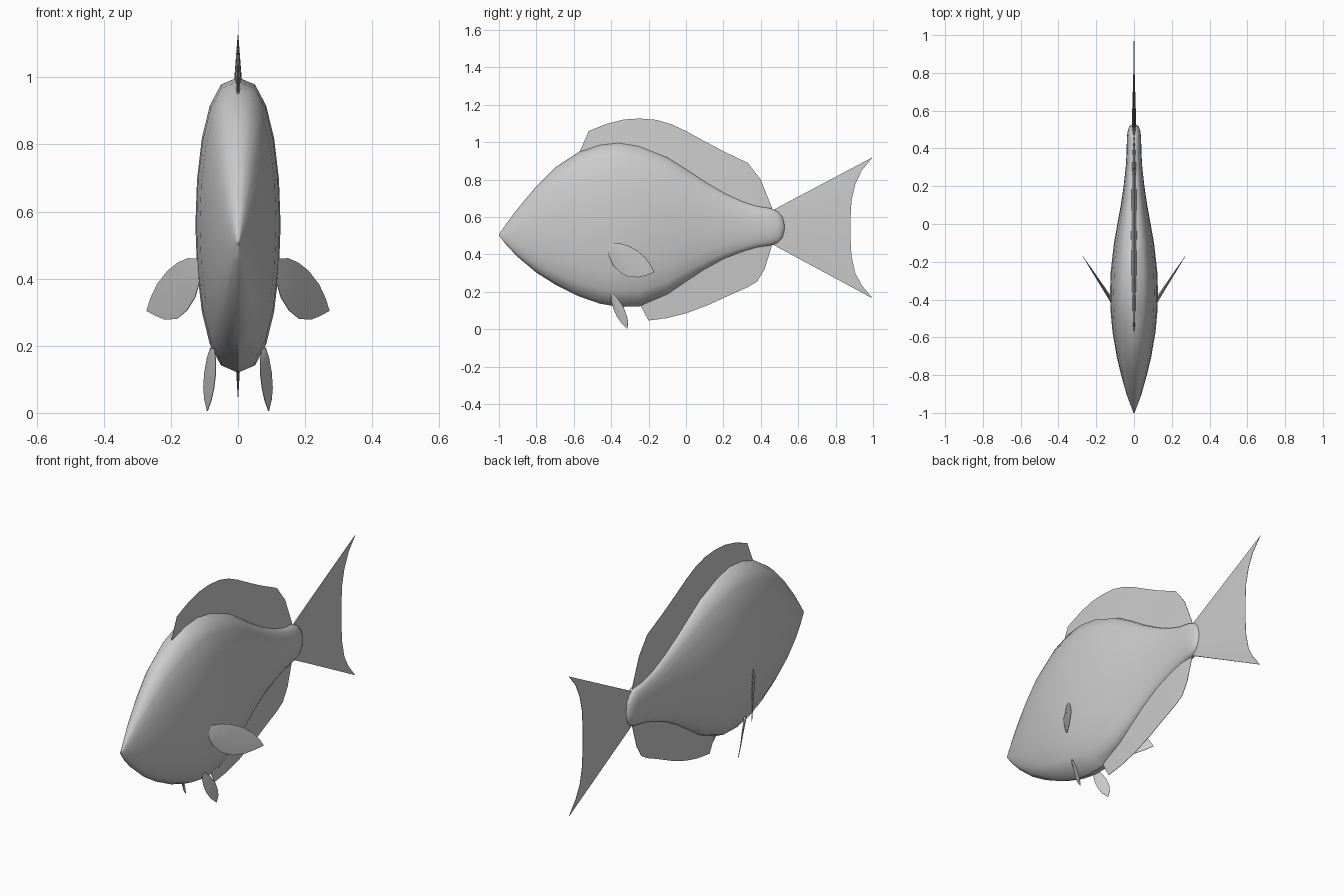
import bpy, bmesh, math
from mathutils import Vector

if "Cube" in bpy.data.objects:
    bpy.data.objects.remove(bpy.data.objects["Cube"])


def finish(name, bm, mirror=False):
    bmesh.ops.remove_doubles(bm, verts=bm.verts, dist=0.0003)
    bmesh.ops.recalc_face_normals(bm, faces=bm.faces)
    me = bpy.data.meshes.new(name)
    bm.to_mesh(me)
    bm.free()
    ob = bpy.data.objects.new(name, me)
    bpy.context.collection.objects.link(ob)
    if mirror:
        ob.modifiers.new("Mirror", "MIRROR").use_mirror_merge = False
    bpy.ops.object.select_all(action="DESELECT")
    ob.select_set(True)
    bpy.context.view_layer.objects.active = ob
    bpy.ops.object.shade_smooth_by_angle(angle=math.radians(40))
    return ob


def fin(name, rails, thick, normal, taper, mirror=False):
    """Thin slab through several rails of points, thickened along normal."""
    bm = bmesh.new()
    n = len(rails[0])
    normal = Vector(normal).normalized()
    sides = []
    for s in (1, -1):
        sides.append([[bm.verts.new(Vector(p) + normal * s * max(t * taper(i / (n - 1)), 0.001))
                       for i, p in enumerate(r)] for r, t in zip(rails, thick)])
    for g in sides:
        for a, b in zip(g, g[1:]):
            for i in range(n - 1):
                bm.faces.new((a[i], a[i + 1], b[i + 1], b[i]))

    def rim(g):
        return g[0] + [r[-1] for r in g[1:]] + g[-1][-2::-1] + [r[0] for r in g[-2:0:-1]]
    p, q = rim(sides[0]), rim(sides[1])
    for i in range(len(p)):
        j = (i + 1) % len(p)
        bm.faces.new((p[i], p[j], q[j], q[i]))
    return finish(name, bm, mirror)


# Body: rings as (y, top z, bottom z, half width)
rings = [(-1, .508, .502, .003), (-.96, .565, .45, .018), (-.9, .645, .387, .04),
         (-.8, .765, .303, .068), (-.7, .865, .24, .092), (-.57, .95, .175, .114),
         (-.46, .988, .137, .124), (-.36, 1.0, .12, .127), (-.25, .983, .122, .123),
         (-.1, .925, .183, .106), (0, .862, .25, .088), (.1, .795, .315, .07),
         (.2, .735, .37, .055), (.3, .687, .41, .044), (.38, .66, .435, .039),
         (.45, .648, .447, .038), (.49, .632, .46, .034), (.515, .605, .485, .026),
         (.527, .57, .52, .012)]
SIDES = 20
bm = bmesh.new()
loops = []
for y, top, bot, w in rings:
    loop = []
    for k in range(SIDES):
        a = 2 * math.pi * k / SIDES
        s = math.sin(a)
        x = 0 if abs(s) < 1e-6 else math.copysign(abs(s) ** 0.78, s) * w
        loop.append(bm.verts.new((x, y, (top + bot) / 2 + math.cos(a) * (top - bot) / 2)))
    loops.append(loop)
for a, b in zip(loops, loops[1:]):
    for k in range(SIDES):
        m = (k + 1) % SIDES
        bm.faces.new((a[k], a[m], b[m], b[k]))
bm.faces.new(loops[0])
bm.faces.new(loops[-1])
finish("body", bm)


def body_edge(y, col):
    for a, b in zip(rings, rings[1:]):
        if a[0] <= y <= b[0]:
            return a[col] + (b[col] - a[col]) * (y - a[0]) / (b[0] - a[0])


def lens(u):
    return 0.25 + 0.75 * math.sin(math.pi * u)


# Dorsal and anal fins follow the body edge
dorsal = [(-.57, .945), (-.52, 1.06), (-.42, 1.10), (-.33, 1.122), (-.25, 1.127), (-.16, 1.12),
          (-.08, 1.097), (0, 1.06), (.1, 1.005), (.2, .952), (.33, .89), (.4, .80), (.46, .65)]
anal = [(-.245, .13), (-.2, .047), (-.1, .06), (0, .085), (.12, .13), (.25, .19),
        (.33, .225), (.38, .255), (.42, .32), (.46, .45)]
for name, outer, col, inset in (("dorsal_fin", dorsal, 1, -.04), ("anal_fin", anal, 2, .04)):
    base = [(0, y, body_edge(y, col) + inset) for y, z in outer]
    fin(name, [base, [(0, y, z) for y, z in outer]], (.017, .001), (1, 0, 0), lens)

# Tail fin
tail = [(.998, .92), (.94, .85), (.905, .775), (.885, .69), (.88, .60), (.88, .48),
        (.885, .39), (.905, .30), (.94, .235), (.998, .165)]
base = [(0, .46, .635 - .18 * i / 9) for i in range(10)]
fin("tail_fin", [base, [(0, y, z) for y, z in tail]], (.014, .001), (1, 0, 0), lens)


def middle(a, b):
    return [(Vector(p) + Vector(q)) / 2 for p, q in zip(a, b)]


# Pectoral fins: leaf in an upright plane swept outward and back
def pec(s, z):
    return (.118 + .154 * s, -.405 + .235 * s, z)


upper = [pec(*p) for p in ((-.04, .46), (.2, .461), (.4, .448), (.6, .423), (.8, .383), (.93, .34), (1, .305))]
lower = [pec(*p) for p in ((-.04, .40), (.06, .345), (.22, .305), (.42, .28), (.65, .278), (.85, .291), (1, .304))]
fin("pectoral_fins", [upper, middle(upper, lower), lower], (.001, .011, .001),
    (.235, -.154, 0), lambda u: 1 - u, True)

# Pelvic fins: small leaves hanging below
rear = [(.082, -.395, .195), (.092, -.365, .165), (.1, -.335, .12), (.103, -.318, .075),
        (.1, -.31, .04), (.092, -.313, .006)]
fore = [(.07, -.40, .19), (.066, -.40, .155), (.067, -.388, .11), (.072, -.37, .07),
        (.08, -.347, .035), (.091, -.316, .005)]
fin("pelvic_fins", [rear, middle(rear, fore), fore], (.001, .007, .001),
    (.82, -.57, 0), lambda u: 1 - u, True)
